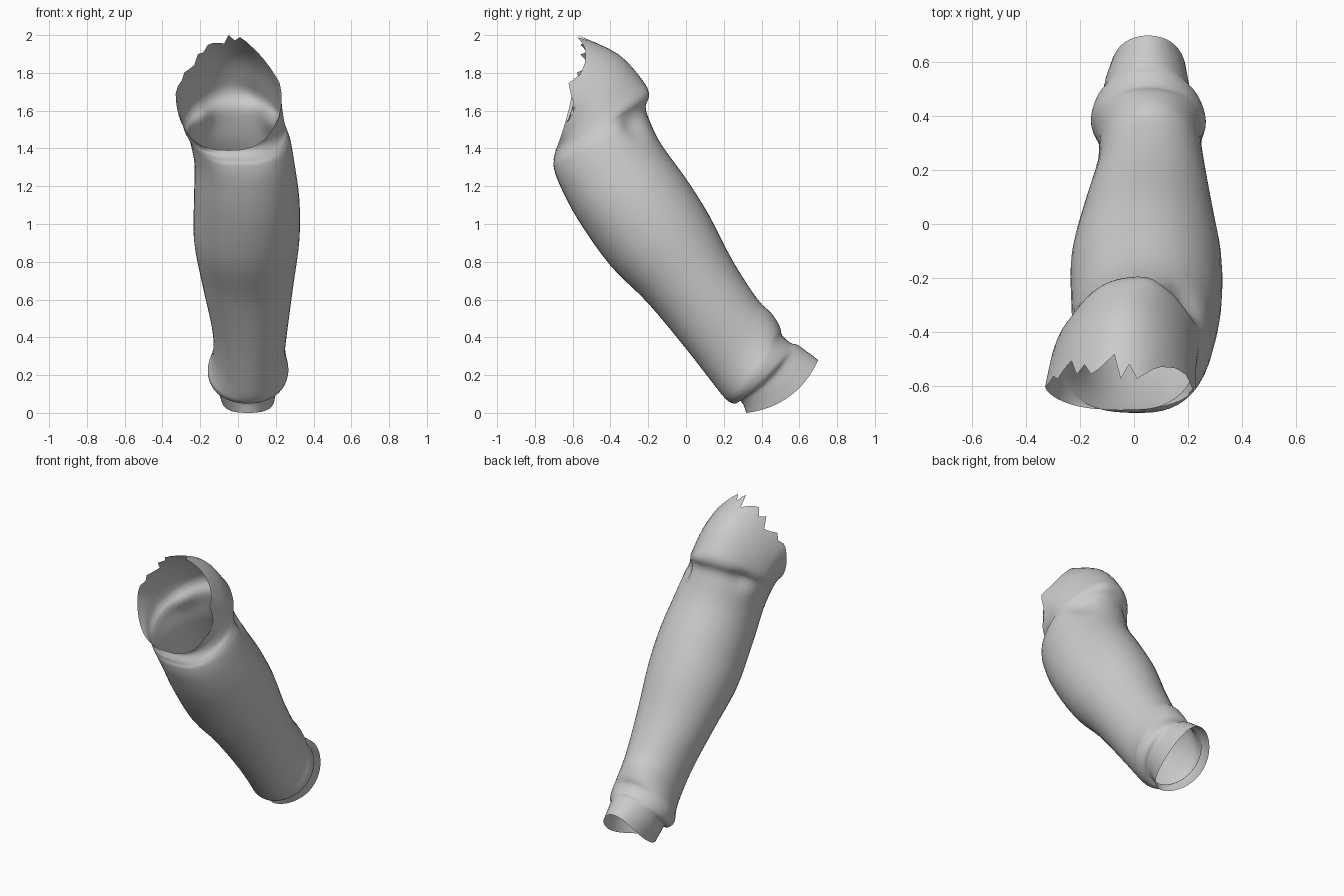
import bpy, bmesh, math
from mathutils import Vector

SEG = 48     # points around the sleeve
STEPS = 4    # interpolated rings between key sections

# Key sections: front (y, z), back (y, z), x left, x right, sag of the sides along the tube
SECTIONS = [
    (0.32, 0.00, 0.70, 0.28, -0.09, 0.195, 0.065),  # wrist opening
    (0.305, 0.04, 0.64, 0.325, -0.11, 0.205, 0.045),
    (0.285, 0.065, 0.59, 0.36, -0.12, 0.215, 0.03),  # crease under cuff
    (0.265, 0.05, 0.555, 0.37, -0.148, 0.25, 0.025),
    (0.235, 0.055, 0.51, 0.41, -0.16, 0.267, 0.01),  # cuff roll
    (0.20, 0.085, 0.495, 0.46, -0.142, 0.257, 0.0),
    (0.14, 0.16, 0.45, 0.53, -0.13, 0.25, 0.0),
    (0.00, 0.34, 0.38, 0.60, -0.14, 0.265, 0.0),
    (-0.20, 0.58, 0.25, 0.80, -0.19, 0.295, 0.0),
    (-0.40, 0.78, 0.12, 1.05, -0.233, 0.325, 0.0),
    (-0.57, 1.02, 0.00, 1.24, -0.233, 0.325, 0.0),
    (-0.67, 1.21, -0.13, 1.42, -0.23, 0.30, 0.0),
    (-0.70, 1.30, -0.19, 1.54, -0.25, 0.28, -0.01),
    (-0.70, 1.33, -0.215, 1.62, -0.265, 0.262, -0.01),  # elbow crease
    (-0.70, 1.35, -0.20, 1.69, -0.28, 0.25, 0.0),
    (-0.695, 1.37, -0.23, 1.76, -0.295, 0.242, 0.01),
    (-0.692, 1.38, -0.36, 1.90, -0.31, 0.232, 0.02),
    (-0.69, 1.39, -0.575, 2.00, -0.33, 0.23, 0.03),  # torn upper opening
]

# Local fold dents near the elbow: centre, radius, push
DENTS = [
    (Vector((0.20, -0.27, 1.52)), 0.07, Vector((-0.025, -0.03, 0))),
    (Vector((-0.20, -0.30, 1.56)), 0.07, Vector((0.015, -0.02, 0))),
    (Vector((0.06, -0.21, 1.68)), 0.06, Vector((0, 0.012, 0))),
]


def catmull(a, b, c, d, t):
    return 0.5 * (2 * b + (c - a) * t + (2 * a - 5 * b + 4 * c - d) * t * t
                  + (3 * b - a - 3 * c + d) * t ** 3)


def all_sections():
    n = len(SECTIONS)
    for i in range(n - 1):
        keys = [SECTIONS[min(max(i + k, 0), n - 1)] for k in (-1, 0, 1, 2)]
        for s in range(STEPS):
            yield [catmull(*v, s / STEPS) for v in zip(*keys)]
    yield list(SECTIONS[-1])


def ring_points(fy, fz, by, bz, xl, xr, sag):
    half = Vector((0, by - fy, bz - fz)) / 2
    mid = Vector(((xl + xr) / 2, (fy + by) / 2, (fz + bz) / 2))
    axis = Vector((0, half.z, -half.y)).normalized()
    up = min(max((bz - 1.55) / 0.2, 0), 1)     # the flap narrows toward its back
    full = min(max((bz - 1.1) / 0.5, 0), 1)    # and the elbow is fuller in front
    pts = []
    for k in range(SEG):
        a = math.tau * k / SEG
        c, s = math.cos(a), math.sin(a)
        taper = up * (0.24 if s < 0 else 0.17) * max(c, 0)
        wide = math.copysign(abs(s) ** (1 - 0.25 * full), s) if c < 0 else s
        p = mid + half * c + axis * sag * s * s
        p.x += (xr - xl) / 2 * wide * (1 - taper)
        for centre, r, push in DENTS:
            p += push * math.exp(-((p - centre).length / r) ** 2)
        pts.append(p)
    return pts


rings = [ring_points(*s) for s in all_sections()]

# Ragged upper edge: notches on the left and top, a smooth dip on the right
NOTCHES = {0: 0.0, 1: 0.06, 2: 0.0, 3: 0.02, 4: 0.04, 5: 0.05, 6: 0.05, 7: 0.05,
           8: 0.04, 9: 0.03, 10: 0.0, 11: -0.03, 12: -0.01, 13: 0.02, 14: 0.03,
           15: 0.02, 47: 0.10, 46: 0.07, 45: 0.04, 44: 0.02, 43: 0.06, 42: 0.02,
           41: 0.08, 40: 0.05, 39: 0.01, 38: 0.03, 37: 0.0}
for k, depth in NOTCHES.items():
    d = (rings[-5][k] - rings[-1][k]).normalized()
    rings[-1][k] += d * depth
    rings[-2][k] += d * max(depth - 0.03, 0)
    rings[-3][k] += d * max(depth - 0.06, 0)

# Sleeve shell
bm = bmesh.new()
loops = [[bm.verts.new(p) for p in ring] for ring in rings]
for lo, hi in zip(loops, loops[1:]):
    for k in range(SEG):
        j = (k + 1) % SEG
        bm.faces.new((lo[k], hi[k], hi[j], lo[j]))
bm.normal_update()
# Make the shell face outward, judged on a mid-sleeve back face
mid_face = loops[len(loops) // 2][0].link_faces[0]
if mid_face.normal.y < 0:
    bmesh.ops.reverse_faces(bm, faces=bm.faces[:])
for f in bm.faces:
    f.smooth = True
mesh = bpy.data.meshes.new("sleeve")
bm.to_mesh(mesh)
bm.free()
sleeve = bpy.data.objects.new("sleeve", mesh)
bpy.context.collection.objects.link(sleeve)
